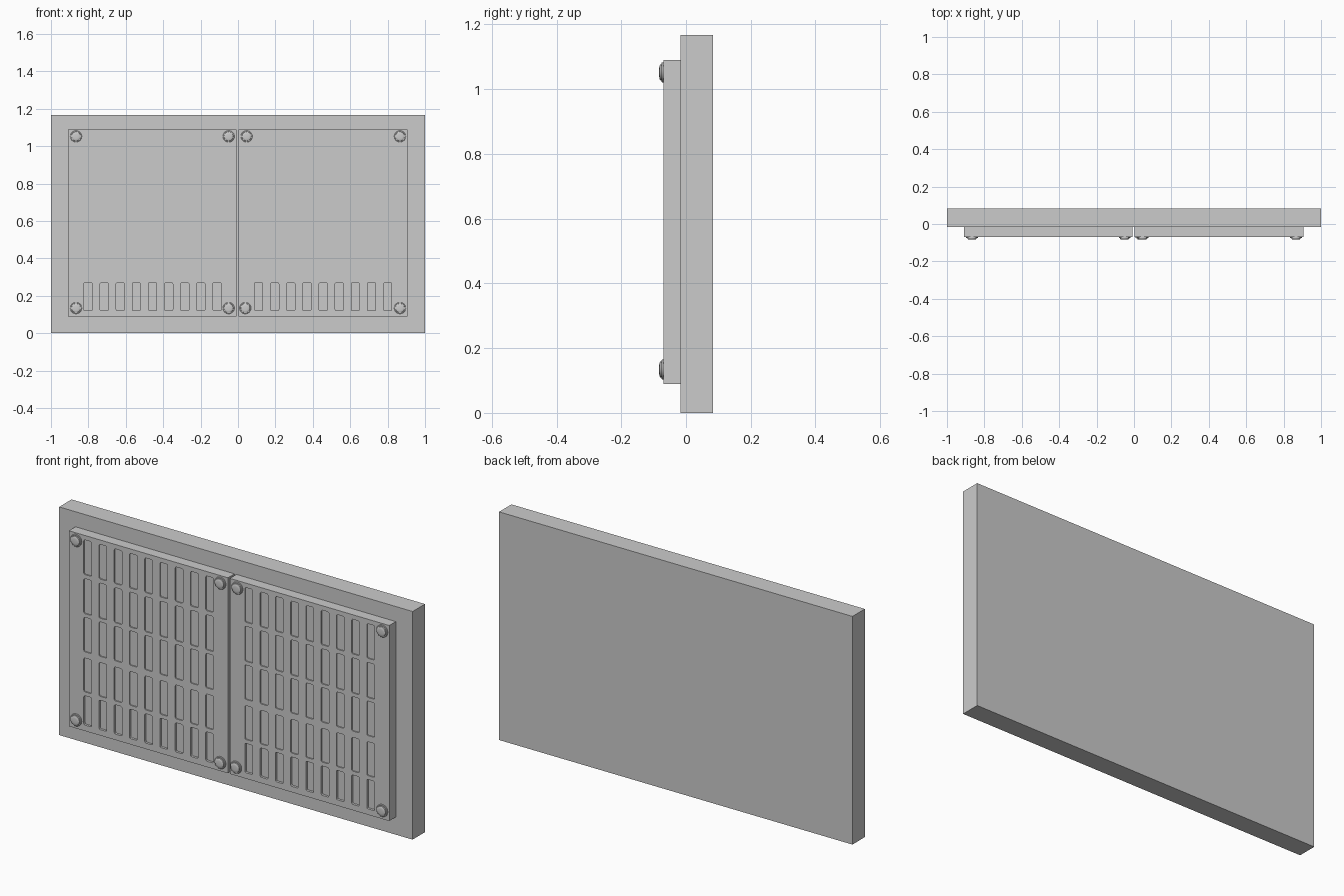
import bpy, bmesh, math
from mathutils import Matrix, Vector

if "Cube" in bpy.data.objects:
    bpy.data.objects.remove(bpy.data.objects["Cube"])

FRONT, SEAM, BACK = -0.070, -0.017, 0.083
ROWS = [(0.12, 0.27), (0.29, 0.463), (0.495, 0.671), (0.69, 0.869), (0.89, 1.067)]


def finish(bm, name):
    bmesh.ops.recalc_face_normals(bm, faces=bm.faces)
    me = bpy.data.meshes.new(name)
    bm.to_mesh(me)
    bm.free()
    ob = bpy.data.objects.new(name, me)
    bpy.context.collection.objects.link(ob)
    return ob


def box(name, x0, x1, y0, y1, z0, z1):
    bm = bmesh.new()
    bmesh.ops.create_cube(bm, size=1, matrix=Matrix.Translation(
        ((x0 + x1) / 2, (y0 + y1) / 2, (z0 + z1) / 2))
        @ Matrix.Diagonal((x1 - x0, y1 - y0, z1 - z0, 1)))
    return finish(bm, name)


def add_slot(bm, cx, z0, z1, depth, w=0.044, r=0.007):
    # rounded rectangle prism reaching from in front of the panel to the recess floor
    cz, hx, hz = (z0 + z1) / 2, w / 2 - r, (z1 - z0) / 2 - r
    verts = []
    for q, (sx, sz) in enumerate([(1, 1), (-1, 1), (-1, -1), (1, -1)]):
        for k in range(3):
            a = math.radians(q * 90 + k * 45)
            verts.append(bm.verts.new((cx + sx * hx + r * math.cos(a), FRONT - 0.02,
                                       cz + sz * hz + r * math.sin(a))))
    face = bm.faces.new(verts)
    ext = bmesh.ops.extrude_face_region(bm, geom=[face], use_keep_orig=True)
    moved = [g for g in ext["geom"] if isinstance(g, bmesh.types.BMVert)]
    bmesh.ops.translate(bm, verts=moved, vec=(0, 0.02 + depth, 0))


def slotted_panel(name, x0, x1, first, last):
    panel = box(name, x0, x1, FRONT, SEAM, 0.09, 1.09)
    bm = bmesh.new()
    for col in range(9):
        for i, (z0, z1) in enumerate(ROWS):
            add_slot(bm, first + (last - first) * col / 8, z0, z1, 0.012 if i == 0 else 0.006)
    cutter = finish(bm, name + "_slot_cutter")
    cutter.hide_render = True
    mod = panel.modifiers.new("slots", "BOOLEAN")
    mod.operation, mod.solver, mod.object = "DIFFERENCE", "EXACT", cutter
    bpy.context.view_layer.objects.active = panel
    bpy.ops.object.modifier_apply(modifier=mod.name)
    bpy.data.objects.remove(cutter)


def bolt(name, x, z):
    # washer and domed head turned around the y axis
    profile = [(0.031, SEAM - 0.05), (0.031, -0.074), (0.029, -0.0755), (0.025, -0.0755),
               (0.024, -0.0800), (0.020, -0.0820), (0.012, -0.0830)]
    n = 32
    bm = bmesh.new()
    rings = [[bm.verts.new((x + r * math.cos(2 * math.pi * i / n), y,
                            z + r * math.sin(2 * math.pi * i / n))) for i in range(n)]
             for r, y in profile]
    for a, b in zip(rings, rings[1:]):
        for i in range(n):
            j = (i + 1) % n
            bm.faces.new((a[i], a[j], b[j], b[i]))
    bm.faces.new(rings[0])
    bm.faces.new(rings[-1])
    ob = finish(bm, name)
    bpy.ops.object.select_all(action="DESELECT")
    ob.select_set(True)
    bpy.context.view_layer.objects.active = ob
    bpy.ops.object.shade_smooth_by_angle(angle=math.radians(30))


# Wall slab
box("back_slab", -1, 1, SEAM, BACK, 0, 1.167)

# Two vent panels
slotted_panel("left_vent_panel", -0.908, -0.008, -0.802, -0.112)
slotted_panel("right_vent_panel", 0.003, 0.905, 0.110, 0.800)

# Corner bolts
for side, xs_top, xs_low in [("left", (-0.866, -0.05), (-0.866, -0.05)),
                             ("right", (0.866, 0.046), (0.866, 0.039))]:
    for level, xs, z in [("upper", xs_top, 1.052), ("lower", xs_low, 0.134)]:
        for place, x in zip(("outer", "inner"), xs):
            bolt(f"{side}_{level}_{place}_bolt", x, z)
